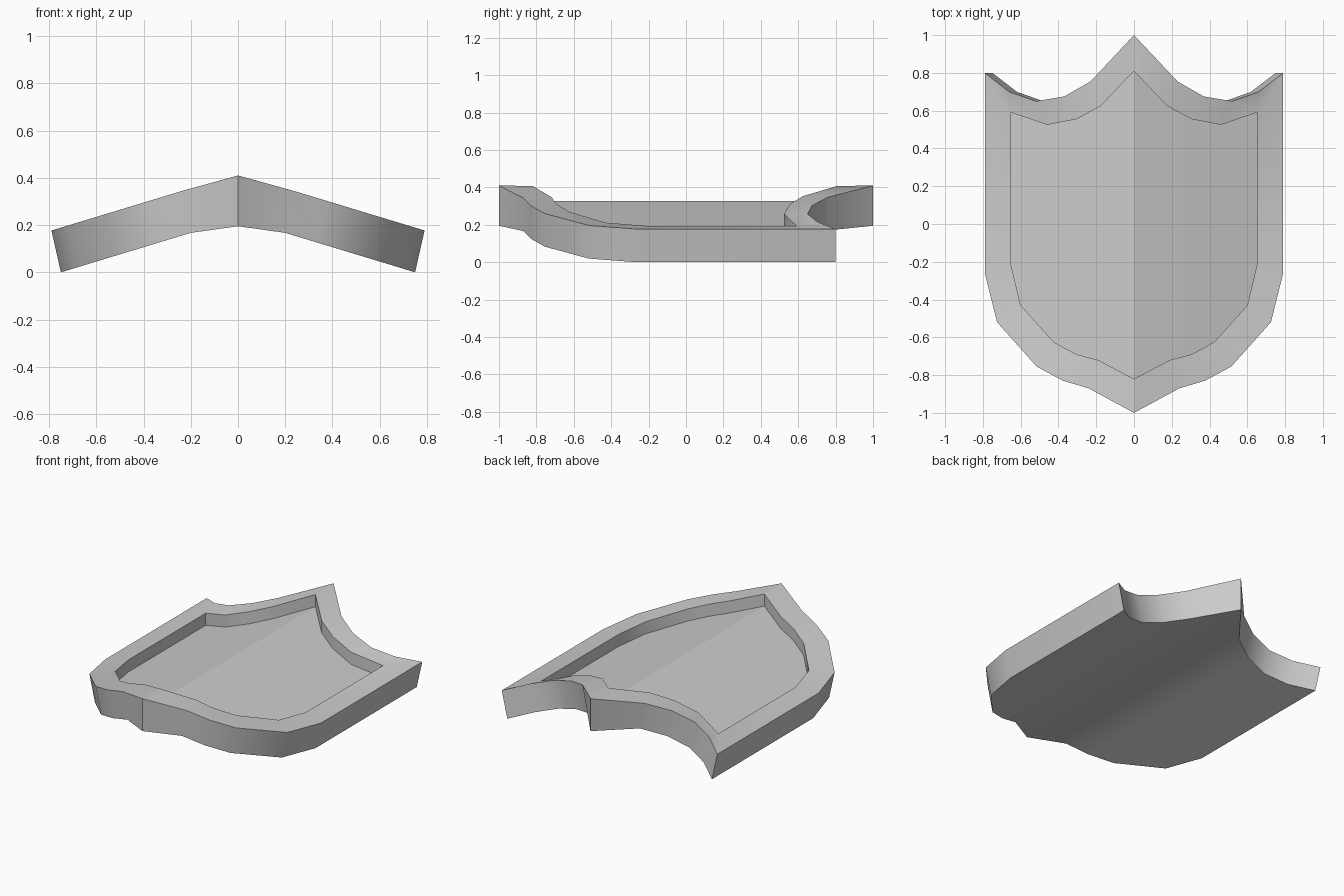
import bpy, bmesh, math

cube = bpy.data.objects.get("Cube")
if cube:
    bpy.data.objects.remove(cube)


def bent(x, crown, knee_x, knee_z, end_x, end_z):
    """Height of a surface folded at the centre line and at a knee."""
    if x < knee_x:
        return crown + (knee_z - crown) * x / knee_x
    return knee_z + (end_z - knee_z) * (x - knee_x) / (end_x - knee_x)


# Half outlines from the back tip round to the front tip
outer = [(0, 1), (.23, .755), (.37, .675), (.52, .65), (.66, .70), (.79, .80),
         (.79, -.26), (.725, -.52), (.515, -.755), (.375, -.83), (.24, -.87), (0, -1)]
inner = [(0, .81), (.175, .625), (.305, .555), (.46, .525), (.65, .59), (.65, .59),
         (.65, -.22), (.60, -.43), (.425, -.625), (.305, -.69), (.19, -.72), (0, -.82)]

# Four loops: underside, outer rim edge, inner rim edge, recessed floor
rim = [(x, y, bent(x, .41, .235, .345, .79, .177)) for x, y in outer]
lip = [(x, y, bent(x, .408, .18, .352, .65, .195)) for x, y in inner]
floor = [(x, y, z - .08) for x, y, z in lip]
under = []
for x, y in outer:
    low_x = max(x - .04, 0)
    under.append((low_x, y, bent(low_x, .195, .19, .17, .75, 0)))

bm = bmesh.new()
for side in (1, -1):
    loops = [[bm.verts.new((side * x, y, z)) for x, y, z in loop]
             for loop in (under, rim, lip, floor)]
    # Outer wall, rim and recess wall
    for a, b in zip(loops, loops[1:]):
        for i in range(len(a) - 1):
            bm.faces.new((a[i], a[i + 1], b[i + 1], b[i]))
    # Underside and floor, in strips running front to back
    for loop in (loops[0], loops[-1]):
        for i in range(len(loop) // 2 - 1):
            bm.faces.new((loop[i], loop[i + 1], loop[-2 - i], loop[-1 - i]))
bmesh.ops.remove_doubles(bm, verts=bm.verts, dist=.0005)
bmesh.ops.recalc_face_normals(bm, faces=bm.faces)

mesh = bpy.data.meshes.new("shield")
bm.to_mesh(mesh)
bm.free()
shield = bpy.data.objects.new("shield", mesh)
bpy.context.collection.objects.link(shield)

# Plain grey finish
grey = bpy.data.materials.new("light_grey")
grey.use_nodes = True
grey.diffuse_color = (.6, .6, .6, 1)
grey.node_tree.nodes["Principled BSDF"].inputs["Base Color"].default_value = (.6, .6, .6, 1)
mesh.materials.append(grey)

bpy.ops.object.select_all(action='DESELECT')
shield.select_set(True)
bpy.context.view_layer.objects.active = shield
bpy.ops.object.shade_smooth_by_angle(angle=math.radians(30))
